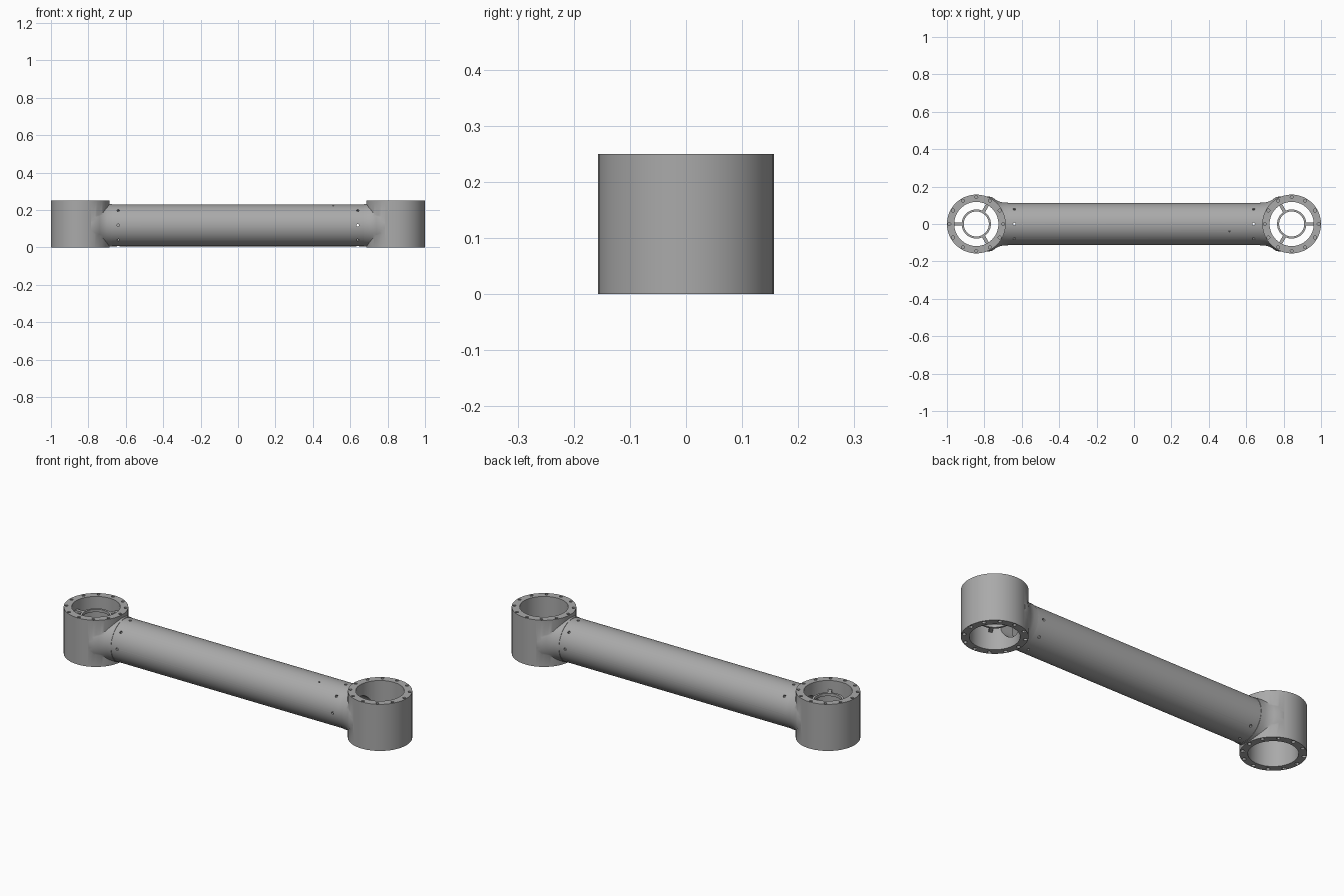
import bpy, math
from mathutils import Vector, Matrix

old = bpy.data.objects.get("Cube")
if old:
    bpy.data.objects.remove(old, do_unlink=True)

HUB_X, HUB_R, BORE_R, HEIGHT = 0.843, 0.157, 0.118, 0.25
TUBE_Z, TUBE_R, PASSAGE_R = 0.118, 0.112, 0.07

metal = bpy.data.materials.new("grey metal")
metal.use_nodes = True
grey = (0.4, 0.4, 0.4, 1)
metal.diffuse_color = grey
metal.node_tree.nodes["Principled BSDF"].inputs["Base Color"].default_value = grey


def mesh_object(name, verts, faces):
    mesh = bpy.data.meshes.new(name)
    mesh.from_pydata(verts, [], faces)
    mesh.materials.append(metal)
    obj = bpy.data.objects.new(name, mesh)
    bpy.context.collection.objects.link(obj)
    return obj


def rod(name, start, end, profile, sides):
    """Capped lathe from start to end; profile is (distance, radius) pairs."""
    start, end = Vector(start), Vector(end)
    turn = (end - start).to_track_quat('Z', 'Y')
    verts, faces = [], []
    for dist, rad in profile:
        for i in range(sides):
            a = math.tau * i / sides
            verts.append(start + turn @ Vector((rad * math.cos(a), rad * math.sin(a), dist)))
    for k in range(len(profile) - 1):
        for i in range(sides):
            j = (i + 1) % sides
            faces.append((k * sides + i, k * sides + j, (k + 1) * sides + j, (k + 1) * sides + i))
    faces.append(tuple(reversed(range(sides))))
    faces.append(tuple(range((len(profile) - 1) * sides, len(profile) * sides)))
    return mesh_object(name, verts, faces)


def cylinder(name, start, end, radius, sides=64):
    length = (Vector(end) - Vector(start)).length
    return rod(name, start, end, [(0, radius), (length, radius)], sides)


def box(name, low, high):
    v = [(x, y, z) for x in (low[0], high[0]) for y in (low[1], high[1]) for z in (low[2], high[2])]
    f = [(0, 1, 3, 2), (4, 6, 7, 5), (0, 4, 5, 1), (2, 3, 7, 6), (0, 2, 6, 4), (1, 5, 7, 3)]
    return mesh_object(name, v, f)


def combine(obj, others, operation):
    """Apply a boolean with each helper, then remove the helper."""
    for other in others:
        mod = obj.modifiers.new("cut", 'BOOLEAN')
        mod.operation, mod.solver, mod.object = operation, 'EXACT', other
        bpy.context.view_layer.objects.active = obj
        bpy.ops.object.modifier_apply(modifier=mod.name)
        bpy.data.objects.remove(other, do_unlink=True)


def smooth(obj):
    bpy.ops.object.select_all(action='DESELECT')
    obj.select_set(True)
    bpy.context.view_layer.objects.active = obj
    bpy.ops.object.shade_smooth_by_angle(angle=math.radians(30))


def turn_around(obj):
    obj.data.transform(Matrix.Rotation(math.pi, 4, 'Z'))


def build_hub(name, flip):
    hub = cylinder(name, (HUB_X, 0, 0), (HUB_X, 0, HEIGHT), HUB_R, 72)

    # Flared neck that blends the tube into the hub
    flare = [(0, 0.114), (0.025, 0.115), (0.045, 0.12), (0.065, 0.13), (0.085, 0.144), (0.11, 0.148)]
    neck = rod("neck", (0.675, 0, TUBE_Z), (HUB_X, 0, TUBE_Z), flare, 64)
    combine(neck, [box("slab", (0.5, -0.4, 0), (1.1, 0.4, HEIGHT))], 'INTERSECT')
    combine(hub, [neck], 'UNION')

    # Vertical bore, cable passage into the tube, and slanted underside
    bore = cylinder("bore", (HUB_X, 0, -0.1), (HUB_X, 0, 0.4), BORE_R, 64)
    passage = cylinder("passage", (0.6, 0, TUBE_Z), (HUB_X, 0, TUBE_Z), PASSAGE_R, 48)
    section = [(HUB_X - 0.1, -0.07), (HUB_X + 0.3, 0.21), (HUB_X + 0.3, -0.07)]
    wedge = mesh_object("wedge", [(x, y, z) for y in (-0.3, 0.3) for x, z in section],
                        [(0, 1, 2), (5, 4, 3), (0, 3, 4, 1), (1, 4, 5, 2), (2, 5, 3, 0)])
    combine(hub, [bore, passage, wedge], 'DIFFERENCE')

    # Bolt holes in the top rim and in the underside
    holes = []
    for i in range(12):
        a = math.tau * i / 12
        x, y = HUB_X + 0.144 * math.cos(a), 0.144 * math.sin(a)
        under = max(0, 0.7 * (x - HUB_X))
        holes.append(cylinder("hole", (x, y, HEIGHT - 0.04), (x, y, HEIGHT + 0.05), 0.008, 12))
        holes.append(cylinder("hole", (x, y, -0.05), (x, y, under + 0.035), 0.01, 12))
    combine(hub, holes, 'DIFFERENCE')
    if flip:
        turn_around(hub)
    smooth(hub)


def build_spider(name, z, flip):
    # Thin ring held by three arms inside the bore
    spider = cylinder(name, (HUB_X, 0, z), (HUB_X, 0, z + 0.015), 0.078, 48)
    for i in range(3):
        arm = box("arm", (0.07, -0.009, z + 0.002), (BORE_R + 0.004, 0.009, z + 0.013))
        arm.data.transform(Matrix.Translation((HUB_X, 0, 0)) @ Matrix.Rotation(math.tau * i / 3, 4, 'Z'))
        combine(spider, [arm], 'UNION')
    hollow = cylinder("hollow", (HUB_X, 0, z - 0.1), (HUB_X, 0, z + 0.1), 0.067, 48)
    combine(spider, [hollow], 'DIFFERENCE')
    if flip:
        turn_around(spider)
    smooth(spider)


# Hubs at both ends; the inner rings sit at different heights
build_hub("left_hub", False)
build_hub("right_hub", True)
build_spider("left_cable_ring", 0.09, False)
build_spider("right_cable_ring", 0.19, True)

# Hollow connecting tube with screw holes near its ends
tube = cylinder("connecting_tube", (-0.685, 0, TUBE_Z), (0.685, 0, TUBE_Z), TUBE_R, 64)
cutters = [cylinder("hollow", (-0.8, 0, TUBE_Z), (0.8, 0, TUBE_Z), 0.1, 64)]
spots = [(s * 0.64, math.tau * i / 8, 0.007) for s in (-1, 1) for i in range(8)]
spots.append((0.51, math.radians(-20), 0.004))
for x, a, r in spots:
    out = Vector((0, math.sin(a), math.cos(a)))
    centre = Vector((x, 0, TUBE_Z))
    cutters.append(cylinder("hole", centre + out * 0.08, centre + out * 0.15, r, 12))
combine(tube, cutters, 'DIFFERENCE')
smooth(tube)
